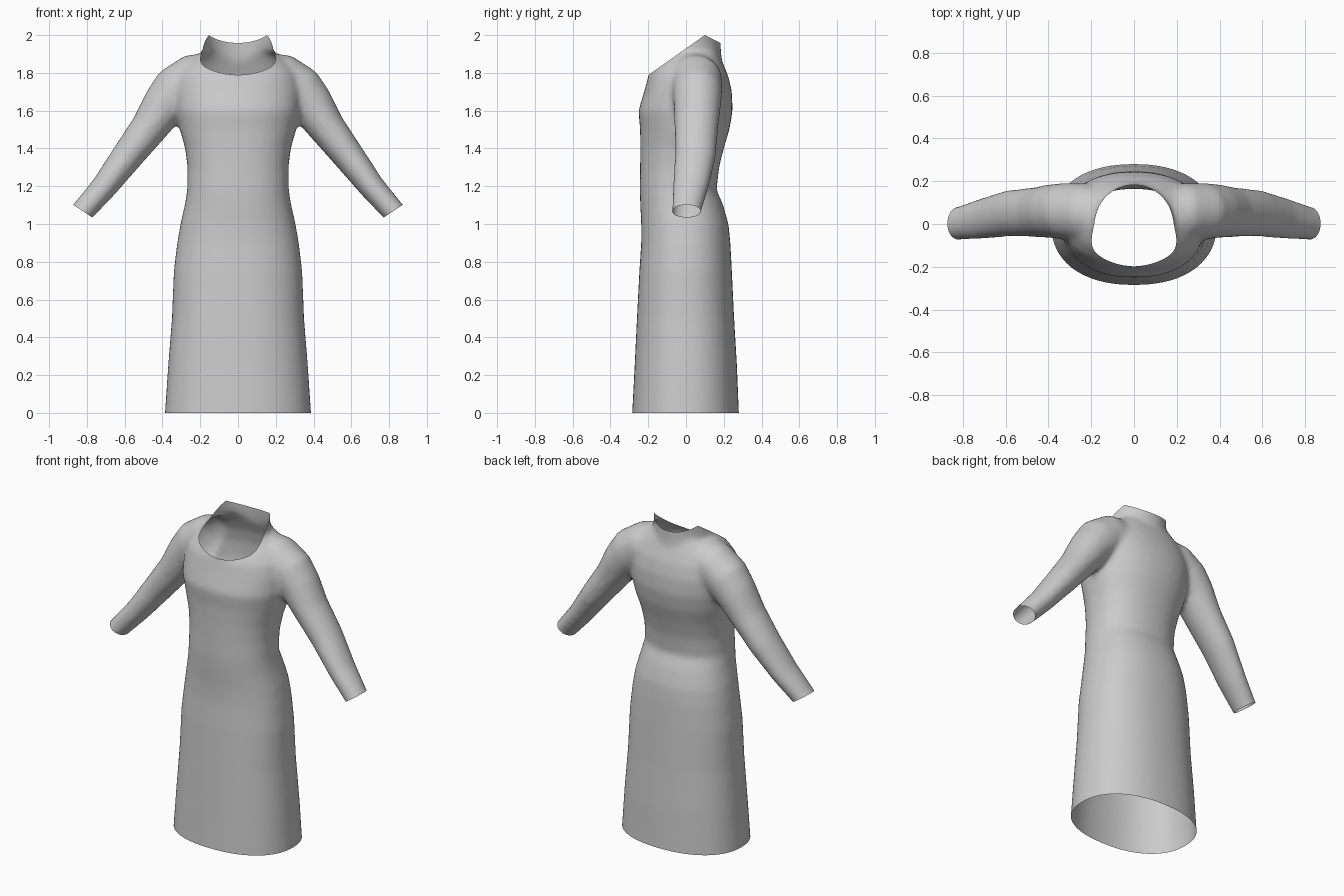
import bpy, bmesh, math
from mathutils import Vector

if "Cube" in bpy.data.objects:
    bpy.data.objects.remove(bpy.data.objects["Cube"])

SIDES = 48

def loft(name, rings, power=2.0):
    """Closed tube through rings of (centre, half-axis a, half-axis b)."""
    bm = bmesh.new()
    loops = []
    for c, a, b in rings:
        loop = []
        for i in range(SIDES):
            t = 2 * math.pi * i / SIDES
            u = math.copysign(abs(math.cos(t)) ** (2 / power), math.cos(t))
            v = math.copysign(abs(math.sin(t)) ** (2 / power), math.sin(t))
            loop.append(bm.verts.new(Vector(c) + Vector(a) * u + Vector(b) * v))
        loops.append(loop)
    for p, q in zip(loops, loops[1:]):
        for i in range(SIDES):
            j = (i + 1) % SIDES
            bm.faces.new((p[i], p[j], q[j], q[i]))
    bm.faces.new(loops[0])
    bm.faces.new(loops[-1])
    bmesh.ops.recalc_face_normals(bm, faces=bm.faces)
    me = bpy.data.meshes.new(name)
    bm.to_mesh(me)
    bm.free()
    ob = bpy.data.objects.new(name, me)
    bpy.context.collection.objects.link(ob)
    return ob

# Skirt and torso: z, half width, front y, back y
body = [
    (-0.08, .392, -.29, .285), (0, .387, -.285, .28), (.25, .37, -.272, .27),
    (.5, .35, -.26, .255), (.75, .34, -.247, .243), (.9, .322, -.237, .235),
    (1.0, .305, -.237, .225), (1.1, .282, -.242, .197), (1.18, .269, -.245, .162),
    (1.3, .267, -.243, .175), (1.4, .28, -.242, .20), (1.5, .308, -.243, .23),
    (1.6, .33, -.252, .247), (1.7, .335, -.222, .243), (1.78, .32, -.20, .225),
    (1.84, .28, -.165, .20), (1.9, .21, -.12, .175),
]
dress = loft("dress", [((0, (f + b) / 2, z), (w, 0, 0), (0, (b - f) / 2, 0))
                       for z, w, f, b in body], 2.25)

# Collar tube
collar = loft("collar", [((0, 0, z), (r, 0, 0), (0, r, 0)) for z, r in
                         ((1.70, .20), (1.82, .195), (1.90, .187), (1.96, .183), (2.12, .187))])

# Sleeves: x, z, thickness radius, centre y, depth radius
arm = [
    (.08, 1.80, .12, .03, .13), (.24, 1.768, .13, .055, .135), (.325, 1.705, .135, .06, .132),
    (.39, 1.63, .118, .06, .125), (.47, 1.51, .098, .055, .115), (.585, 1.36, .084, .05, .108),
    (.71, 1.195, .069, .025, .095), (.82, 1.07, .062, .003, .078), (.90, .98, .06, -.005, .076),
]
def sleeve(name, s):
    rings = []
    for i, (x, z, r, y, d) in enumerate(arm):
        p, q = arm[max(i - 1, 0)], arm[min(i + 1, len(arm) - 1)]
        t = Vector((q[0] - p[0], 0, q[1] - p[1])).normalized()
        rings.append(((s * x, y, z), (-s * t.z * r, 0, t.x * r), (0, d, 0)))
    return loft(name, rings)

helpers = [collar, sleeve("sleeve_right", 1), sleeve("sleeve_left", -1)]

# Fuse the parts into one smooth cloth skin
bpy.context.view_layer.objects.active = dress
dress.select_set(True)
for h in helpers:
    m = dress.modifiers.new("join", 'BOOLEAN')
    m.operation, m.solver, m.object = 'UNION', 'EXACT', h
    bpy.ops.object.modifier_apply(modifier=m.name)
m = dress.modifiers.new("skin", 'REMESH')
m.mode, m.voxel_size = 'VOXEL', 0.015
bpy.ops.object.modifier_apply(modifier=m.name)
m = dress.modifiers.new("relax", 'SMOOTH')
m.factor, m.iterations = 0.5, 10
bpy.ops.object.modifier_apply(modifier=m.name)
for h in helpers:
    bpy.data.objects.remove(h)

# Cut open the hem, neckline and cuffs
bm = bmesh.new()
bm.from_mesh(dress.data)

def cut(point, normal, keep=lambda v: True):
    verts = [v for v in bm.verts if keep(v.co)]
    inside = set(verts)
    edges = [e for e in bm.edges if all(v in inside for v in e.verts)]
    faces = [f for f in bm.faces if all(v in inside for v in f.verts)]
    bmesh.ops.bisect_plane(bm, geom=verts + edges + faces, plane_co=point,
                           plane_no=Vector(normal).normalized(), clear_outer=True)

cut((0, 0, 0), (0, 0, -1))
cut((0, -.19, 1.795), (0, -.205, .29))
cut((0, .1, 2.0), (0, .035, .07))
for s in (1, -1):
    cut((s * .825, 0, 1.07), (s * .55, 0, -.83), lambda c: c.x * s > .5)
bm.to_mesh(dress.data)
bm.free()

cloth = bpy.data.materials.new("grey_cloth")
cloth.diffuse_color = (.6, .6, .6, 1)
cloth.use_nodes = True
cloth.node_tree.nodes["Principled BSDF"].inputs["Base Color"].default_value = cloth.diffuse_color
dress.data.materials.clear()
dress.data.materials.append(cloth)
for p in dress.data.polygons:
    p.material_index = 0
bpy.ops.object.shade_smooth()
